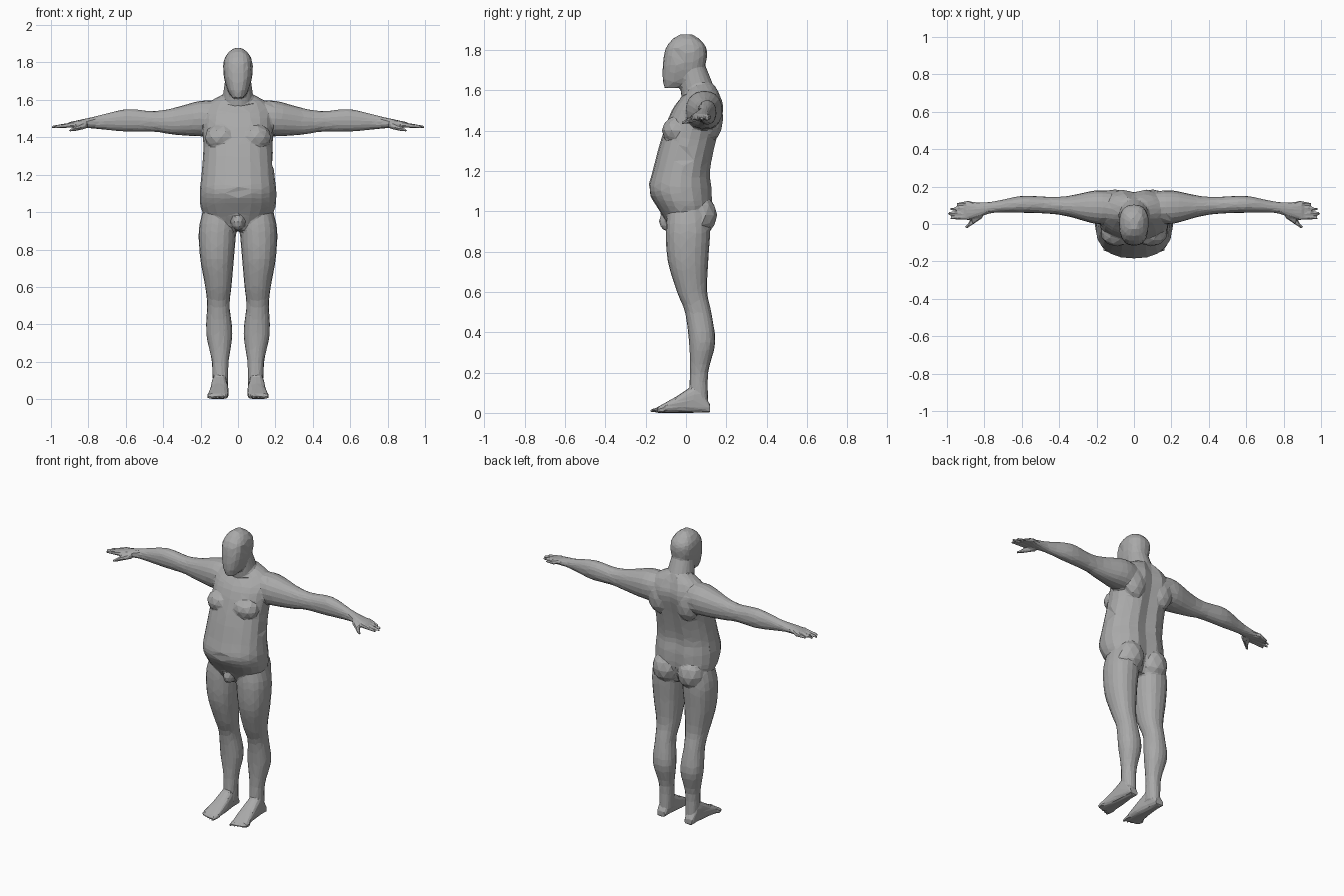
import bpy, bmesh
from math import cos, sin, pi
from mathutils import Matrix, Vector

if "Cube" in bpy.data.objects:
    bpy.data.objects.remove(bpy.data.objects["Cube"])

skin = bpy.data.materials.new("plain grey")
skin.use_nodes = True
grey = (.4, .4, .4, 1)
skin.diffuse_color = grey
skin.node_tree.nodes["Principled BSDF"].inputs["Base Color"].default_value = grey

bm = bmesh.new()
RIGHT, LEFT = -1, 1
SEGMENTS = 20
STEPS = 4


def smooth_between(sections):
    """Fill in flowing in-between sections along a tube."""
    points = [Vector(section) for section in sections]
    last = len(points) - 1
    for i in range(last):
        before, start = points[max(i - 1, 0)], points[i]
        end, after = points[i + 1], points[min(i + 2, last)]
        leave, arrive = (end - before) / 2, (after - start) / 2
        for step in range(STEPS):
            t = step / STEPS
            ease = t * t * (3 - 2 * t)
            yield (start.lerp(end, ease) + leave * t * (1 - t) ** 2
                   - arrive * t * t * (1 - t))
    yield points[last]


def rounded(value, squareness):
    return abs(value) ** squareness * (1 if value >= 0 else -1)


def loft(axis, sections, side=LEFT, squareness=.9, groove=0):
    """Closed tube; section = position, centre and radius on the two other axes."""
    across, along = [i for i in range(3) if i != axis]
    rings = []
    for pos, centre_a, centre_b, radius_a, radius_b in smooth_between(sections):
        ring = []
        for k in range(SEGMENTS):
            turn = 2 * pi * k / SEGMENTS
            co = Vector()
            co[axis] = pos
            co[across] = centre_a + radius_a * rounded(cos(turn), squareness)
            co[along] = centre_b + radius_b * rounded(sin(turn), squareness)
            if k == SEGMENTS // 4:
                co[along] -= groove
            co.x *= side
            ring.append(bm.verts.new(co))
        rings.append(ring)
    faces = [bm.faces.new(rings[0]), bm.faces.new(rings[-1])]
    for low, high in zip(rings, rings[1:]):
        for k in range(SEGMENTS):
            faces.append(bm.faces.new((low[k - 1], low[k], high[k], high[k - 1])))
    bmesh.ops.recalc_face_normals(bm, faces=faces)


def upright_loft(sections, **options):
    """Central tube; section = height, depth position, half width, half depth."""
    loft(2, [(z, 0, y, width, depth) for z, y, width, depth in sections], **options)


def blob(centre, radii, side=LEFT):
    x, y, z = centre
    place = Matrix.Translation((x * side, y, z)) @ Matrix.Diagonal((*radii, 1))
    bmesh.ops.create_icosphere(bm, subdivisions=2, radius=1, matrix=place)


def taper(start, end, thick, thin, side=LEFT):
    """Round tapered piece between two points."""
    start, end = Vector(start), Vector(end)
    start.x *= side
    end.x *= side
    way = end - start
    turn = way.to_track_quat('Z', 'Y').to_matrix().to_4x4()
    place = Matrix.Translation((start + end) / 2) @ turn
    bmesh.ops.create_cone(bm, cap_ends=True, segments=SEGMENTS, radius1=thick,
                          radius2=thin, depth=way.length, matrix=place)


# Torso with a groove along the spine
upright_loft([(.9, .01, .1, .08), (1, 0, .19, .13), (1.1, -.025, .205, .16),
              (1.2, -.02, .195, .145), (1.35, .015, .185, .14), (1.5, .06, .19, .13),
              (1.58, .08, .16, .09), (1.63, .08, .08, .06)], groove=.02)

# Neck, head and groin
taper((0, .07, 1.55), (0, .03, 1.7), .09, .07)
upright_loft([(1.61, -.07, .03, .035), (1.65, -.03, .055, .085), (1.72, -.01, .075, .105),
              (1.8, 0, .078, .103), (1.85, 0, .055, .07), (1.877, 0, .02, .03)],
             squareness=.8)
blob((0, -.09, .95), (.035, .045, .05))

for side in (RIGHT, LEFT):
    # Chest, buttock and shoulder blade
    blob((.09, -.05, 1.4), (.09, .07, .07), side)
    blob((.09, .07, .98), (.09, .085, .1), side)
    blob((.1, .13, 1.46), (.08, .055, .11), side)

    # Leg, from hip to ankle
    loft(2, [(1, .1, .01, .09, .1), (.9, .11, .01, .1, .11), (.75, .112, .01, .09, .1),
             (.6, .105, .03, .07, .075), (.5, .105, .06, .06, .065),
             (.35, .1, .08, .07, .065), (.2, .095, .065, .045, .045),
             (.05, .095, .06, .04, .05)], side)

    # Foot, resting on the ground: depth position, centre, half width, half height
    foot = [(.12, .1, .03, .02), (.05, .1, .04, .065), (-.05, .1, .05, .04),
            (-.14, .11, .055, .015)]
    loft(1, [(y, x, height, width, height) for y, x, width, height in foot], side,
         squareness=.7)
    for toe in range(5):
        x = .065 + .022 * toe
        taper((x, -.11, .018), (x, -.178 + .008 * toe, .01), .015, .008, side)

    # Arm, from inside the chest to the palm
    loft(0, [(.1, .09, 1.5, .08, .09), (.2, .09, 1.5, .09, .095),
             (.35, .095, 1.485, .055, .07), (.45, .1, 1.485, .045, .055),
             (.6, .105, 1.49, .045, .06), (.75, .09, 1.48, .03, .035),
             (.84, .075, 1.473, .042, .021), (.9, .075, 1.467, .05, .015)], side)

    # Fingers and thumb
    for finger in range(4):
        y = .036 + .025 * finger
        reach = .995 - .012 * (finger - 1) ** 2
        taper((.88, y, 1.467), (reach, y - .005, 1.455), .015, .007, side)
    taper((.82, .05, 1.465), (.9, -.02, 1.435), .02, .008, side)

mesh = bpy.data.meshes.new("body")
bm.to_mesh(mesh)
bm.free()
mesh.materials.append(skin)
body = bpy.data.objects.new("body", mesh)
bpy.context.collection.objects.link(body)

# Fuse the parts into one skin, soften the joins, then facet it
fuse = body.modifiers.new("fuse", 'REMESH')
fuse.mode = 'VOXEL'
fuse.voxel_size = .007
soften = body.modifiers.new("soften", 'SMOOTH')
soften.factor = .5
soften.iterations = 3
facet = body.modifiers.new("facet", 'DECIMATE')
facet.ratio = .03
facet.use_symmetry = True
facet.symmetry_axis = 'X'
